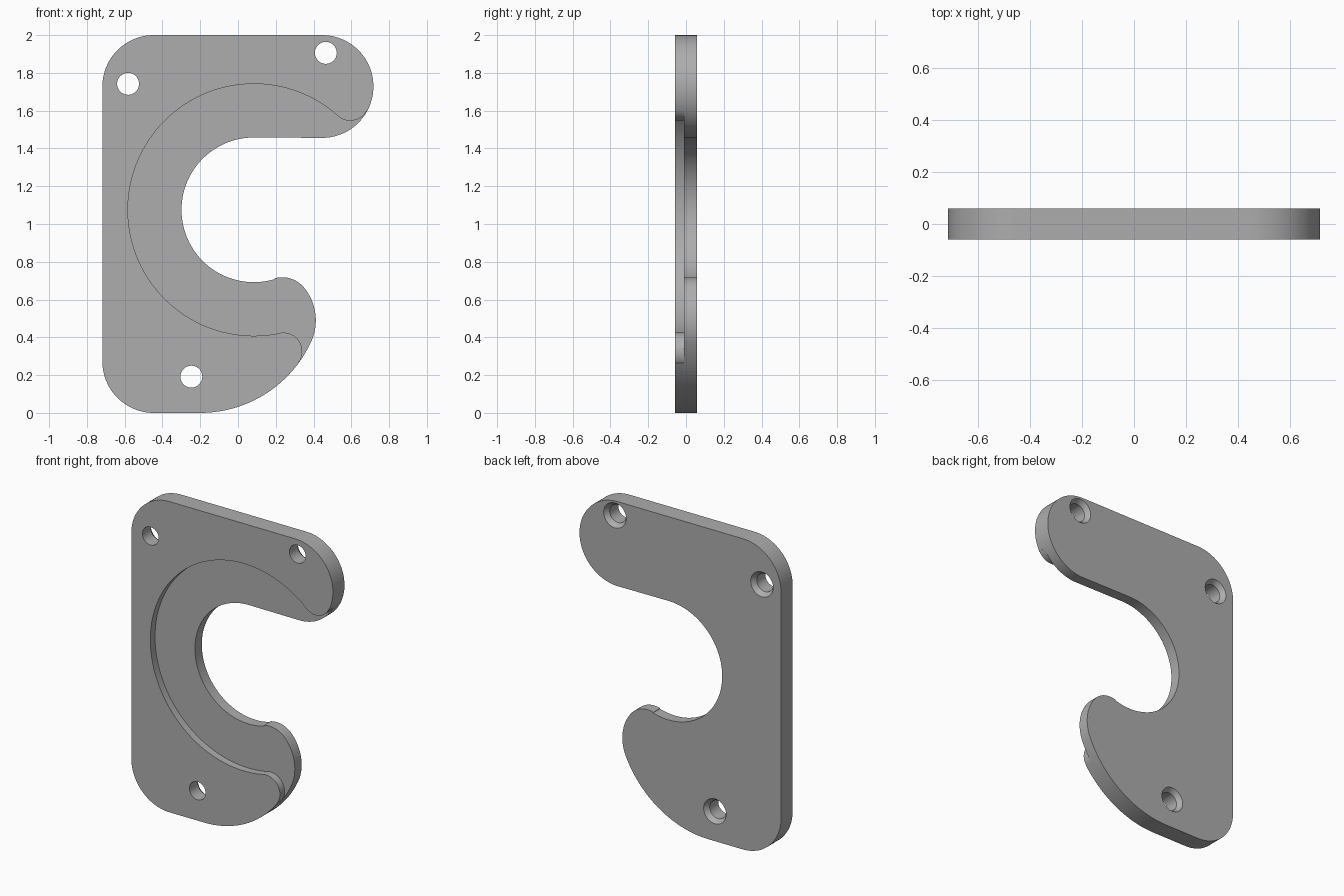
import bpy, bmesh
from math import cos, sin, radians, degrees, atan2, ceil, pi
from mathutils import Vector

if "Cube" in bpy.data.objects:
    bpy.data.objects.remove(bpy.data.objects["Cube"], do_unlink=True)

HALF = 0.059      # half the plate thickness
STEP = -0.011     # depth of the recess floor
R = 0.272         # corner radius
LIP, FILLET = 0.15, 0.1
HOLE, SINK = 0.058, 0.08

# Centres of the arcs, as (x, z)
foot, shoulder, cap = Vector((-0.446, R)), Vector((-0.446, 2 - R)), Vector((0.445, 2 - R))
throat, throat_r, recess_r = Vector((0.084, 1.075)), 0.383, 0.667
belly, belly_r = Vector((-0.2, 0.646)), 0.646
tip, lip = Vector((0.14, 0.49)), Vector((0.234, 0.568))
upper_fillet, lower_fillet = Vector((0.594, 1.647)), Vector((0.24, 0.325))
holes = [(-0.582, 1.742), (0.465, 1.906), (-0.247, 0.192)]


def heading(a, b):
    """Angle in degrees of the direction from a to b."""
    d = b - a
    return degrees(atan2(d.y, d.x))


def polar(c, r, a):
    return Vector((c.x + r * cos(radians(a)), c.y + r * sin(radians(a))))


def arc(c, r, a0, a1):
    n = max(2, ceil(abs(a1 - a0) / 3))
    return [polar(c, r, a0 + (a1 - a0) * i / n) for i in range(n + 1)]


def prism(bm, points, y0, y1):
    """Extrude an (x, z) outline from y0 to y1."""
    clean = [p for i, p in enumerate(points) if (p - points[i - 1]).length > 0.002]
    face = bm.faces.new([bm.verts.new((p.x, y0, p.y)) for p in clean])
    ext = bmesh.ops.extrude_face_region(bm, geom=[face])
    verts = [g for g in ext["geom"] if isinstance(g, bmesh.types.BMVert)]
    bmesh.ops.translate(bm, verts=verts, vec=(0, y1 - y0, 0))


def hole_cutter(bm, x, z, n=48):
    """Round bore with a conical countersink opening at the back."""
    flare = SINK - HOLE
    profile = [(HOLE, -0.2), (HOLE, HALF - 0.03), (SINK, HALF), (SINK + flare, HALF + 0.03)]
    rings = [[bm.verts.new((x + r * cos(2 * pi * i / n), y, z + r * sin(2 * pi * i / n)))
              for i in range(n)] for r, y in profile]
    for a, b in zip(rings, rings[1:]):
        for i in range(n):
            j = (i + 1) % n
            bm.faces.new((a[i], a[j], b[j], b[i]))
    bm.faces.new(rings[0])
    bm.faces.new(rings[-1])


def make_object(name, bm):
    bmesh.ops.recalc_face_normals(bm, faces=bm.faces[:])
    mesh = bpy.data.meshes.new(name)
    bm.to_mesh(mesh)
    bm.free()
    obj = bpy.data.objects.new(name, mesh)
    bpy.context.collection.objects.link(obj)
    return obj


# Hook-shaped plate outline, counter-clockwise from the lower left corner
belly_end, lip_start = heading(belly, tip), heading(tip, lip)
outline = arc(foot, R, 180, 270)
outline += arc(belly, belly_r, -90, belly_end)
outline += arc(tip, R, belly_end, lip_start)
outline += arc(lip, LIP, lip_start, heading(lip, throat))
outline += arc(throat, throat_r, heading(throat, lip), -270)
outline += arc(cap, R, -90, 90)
outline += arc(shoulder, R, 90, 180)
bm = bmesh.new()
prism(bm, outline, -HALF, HALF)
plate = make_object("hook_plate", bm)

# Stepped recess around the throat, cut into the front
top_dir, low_dir = heading(cap, upper_fillet), heading(belly, lower_fillet)
recess = [polar(cap, 1, top_dir)]
recess += arc(upper_fillet, FILLET, top_dir, heading(upper_fillet, throat))
recess += arc(throat, recess_r, heading(throat, upper_fillet),
              heading(throat, lower_fillet) + 360)
recess += arc(lower_fillet, FILLET, heading(lower_fillet, throat), low_dir)
recess += [polar(belly, 1.4, low_dir)]
bm = bmesh.new()
prism(bm, recess, -0.2, STEP)
recess_cutter = make_object("recess_cutter", bm)

# Three countersunk screw holes
bm = bmesh.new()
for x, z in holes:
    hole_cutter(bm, x, z)
screw_cutter = make_object("screw_hole_cutter", bm)

for cutter in (recess_cutter, screw_cutter):
    cutter.hide_render = True
    mod = plate.modifiers.new(cutter.name, "BOOLEAN")
    mod.operation, mod.solver, mod.object = "DIFFERENCE", "EXACT", cutter

# Bake the cuts and remove the cutters
bpy.context.view_layer.update()
depsgraph = bpy.context.evaluated_depsgraph_get()
baked = bpy.data.meshes.new_from_object(plate.evaluated_get(depsgraph))
plate.modifiers.clear()
plate.data = baked
for cutter in (recess_cutter, screw_cutter):
    bpy.data.objects.remove(cutter, do_unlink=True)

# Plain grey material
grey = bpy.data.materials.new("plain_grey")
grey.use_nodes = True
colour = (0.42, 0.42, 0.42, 1)
grey.diffuse_color = colour
grey.node_tree.nodes["Principled BSDF"].inputs["Base Color"].default_value = colour
plate.data.materials.clear()
plate.data.materials.append(grey)

# Smooth curved walls, crisp rims
bpy.ops.object.select_all(action="DESELECT")
plate.select_set(True)
bpy.context.view_layer.objects.active = plate
bpy.ops.object.shade_smooth_by_angle(angle=radians(25))
